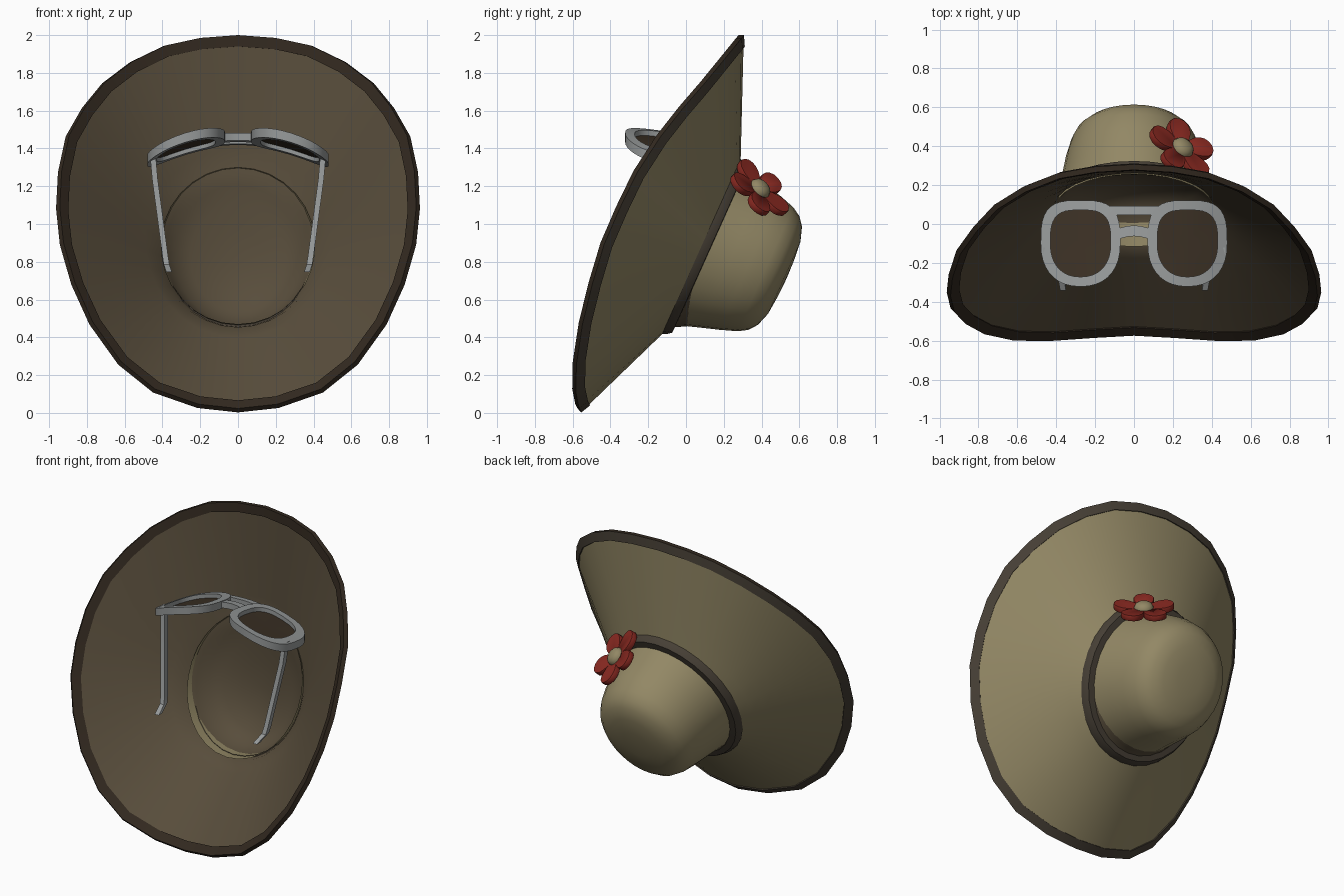
import bpy, bmesh, math
from mathutils import Vector, Matrix

if "Cube" in bpy.data.objects:
    bpy.data.objects.remove(bpy.data.objects["Cube"])

def mat(name, col):
    m = bpy.data.materials.new(name)
    m.diffuse_color = (*col, 1)
    m.use_nodes = True
    m.node_tree.nodes["Principled BSDF"].inputs["Base Color"].default_value = m.diffuse_color
    return m

STRAW = mat("straw", (0.29, 0.245, 0.13))
LINING = mat("brown_lining", (0.097, 0.074, 0.044))
TRIM = mat("dark_brown_trim", (0.032, 0.022, 0.014))
BAND = mat("taupe_band", (0.062, 0.050, 0.036))
RED = mat("petal_red", (0.25, 0.022, 0.015))
GREY = mat("frame_grey", (0.31, 0.325, 0.325))
LENS = mat("lens_brown", (0.044, 0.030, 0.018))

def finish(name, bm, material, angle=35):
    bmesh.ops.remove_doubles(bm, verts=bm.verts, dist=0.0005)
    bmesh.ops.recalc_face_normals(bm, faces=bm.faces)
    me = bpy.data.meshes.new(name)
    bm.to_mesh(me)
    bm.free()
    me.materials.append(material)
    ob = bpy.data.objects.new(name, me)
    bpy.context.collection.objects.link(ob)
    bpy.ops.object.select_all(action='DESELECT')
    ob.select_set(True)
    bpy.context.view_layer.objects.active = ob
    bpy.ops.object.shade_smooth_by_angle(angle=math.radians(angle))
    return ob

def loft(name, rows, material, wrap=False, caps=False, angle=35):
    """Skin a list of equal-length closed point loops."""
    bm = bmesh.new()
    vs = [[bm.verts.new(p) for p in row] for row in rows]
    n = len(rows[0])
    for a in range(len(rows) if wrap else len(rows) - 1):
        r, s = vs[a], vs[(a + 1) % len(rows)]
        for i in range(n):
            j = (i + 1) % n
            bm.faces.new((r[i], r[j], s[j], s[i]))
    if caps:
        bm.faces.new(vs[0])
        bm.faces.new(vs[-1])
    return finish(name, bm, material, angle)

def interp(table, v):
    for (a, fa), (b, fb) in zip(table, table[1:]):
        if v <= b:
            return fa + (fb - fa) * max(0, v - a) / (b - a)
    return table[-1][1]

# Brim edge: half outline seen from the front, plus its depth by height
half = [(0, 2.0), (.20, 1.985), (.385, 1.945), (.56, 1.86), (.705, 1.75), (.81, 1.62),
        (.895, 1.47), (.935, 1.28), (.945, 1.09), (.925, .90), (.865, .69), (.77, .48),
        (.62, .27), (.44, .125), (.21, .045), (0, .022)]
depth = [(.02, -.572), (.07, -.598), (.2, -.605), (.385, -.587), (.62, -.535), (.955, -.435),
         (1.28, -.277), (1.525, -.118), (1.76, .085), (2.0, .28)]
outline = half + [(-x, z) for x, z in half[-2:0:-1]]
rim = [Vector((x, interp(depth, z), z)) for x, z in outline]
N = len(rim)

# Tilted frame of the crown
C = Vector((0, .07, .885))
U = Vector((0, .41, .912)).normalized()
H = Vector((0, .912, -.41)).normalized()

def ring(r, h, shift=.03, skew=0):
    shift *= min(1, max(0, h) / .3)
    return [C + U * (r * math.cos(2 * math.pi * i / N) + shift)
            + H * (h - skew * math.cos(2 * math.pi * i / N))
            + Vector((.9 * r * math.sin(2 * math.pi * i / N), 0, 0)) for i in range(N)]

base = ring(.47, 0)
out = []
for i in range(N):
    n = (rim[(i + 1) % N] - rim[i - 1]).cross(rim[i] - base[i]).normalized()
    out.append(n if n.y > 0 else -n)

def brim_row(t, off):
    return [base[i].lerp(rim[i], t) + out[i] * off for i in range(N)]

def trim_row(inset, off):
    return [rim[i] - (rim[i] - base[i]).normalized() * inset + out[i] * off for i in range(N)]

# Crown, brim and a lining that closes the inside with a bowl, deeper at the bottom
crown = [(.455, 0), (.435, .08), (.412, .18), (.39, .28), (.36, .37), (.33, .42),
         (.285, .455), (.21, .48), (.10, .49), (0, .493)]
loft("crown", [ring(r, h) for r, h in crown], STRAW, angle=60)
loft("brim", [brim_row(t / 8 * .98, .026) for t in range(9)], STRAW, angle=60)
bowl = [(.425, .055, .045), (.37, .115, .075), (.28, .155, .07), (.15, .185, .045), (0, .20, 0)]
loft("lining", [brim_row(t / 8 * .98, .004) for t in range(8, -1, -1)]
     + [ring(r, h, 0, k) for r, h, k in bowl], LINING, angle=180)

# Dark edging inside and out, and the band around the crown
loft("inner_trim", [trim_row(.06, .006), trim_row(.06, -.004), trim_row(0, -.002), trim_row(0, .027)], TRIM)
loft("outer_trim", [trim_row(0, .027), trim_row(.06, .033), trim_row(.06, .024)], BAND)
loft("hat_band", [ring(.485, .012), ring(.507, .012), ring(.50, .035), ring(.485, .058), ring(.437, .06)],
     BAND)

# Flower on the crown
nrm = Vector((.5, .6, .6)).normalized()
up = (Vector((0, 0, 1)) - nrm * nrm.z).normalized()
side = up.cross(nrm)
flower = Matrix((side, up, nrm)).transposed().to_4x4()
flower.translation = Vector((.245, .385, 1.18))
for k in range(5):
    turn = flower @ Matrix.Rotation(k * math.tau / 5, 4, 'Z')
    def petal(s, z):
        return [turn @ Vector(((.062 + .015 * math.cos(a)) * s * math.sin(a),
                               .106 + .085 * s * math.cos(a), z + .008 * math.cos(a)))
                for a in (math.tau * i / 16 for i in range(16))]
    loft(f"petal_{k + 1}", [petal(.97, -.018), petal(1, -.013), petal(1, .013), petal(.97, .018)],
         RED, caps=True, angle=60)
loft("flower_disc", [[flower @ Vector((r * math.cos(a), r * math.sin(a), z))
                      for a in (math.tau * i / 16 for i in range(16))]
                     for r, z in ((.06, -.02), (.06, .015), (.05, .035), (.03, .047), (0, .05))],
     STRAW, angle=60)

# Sunglasses: everything follows one gently curved, tilted sheet
def sheet(x, y, drop=0):
    return Vector((x, y, 1.525 - .55 * x * x - .15 * (y + .32) - drop))

def lens_loop(sx, inset, drop):
    pts = []
    for i in range(36):
        a = math.tau * i / 36
        c, s = math.cos(a), math.sin(a)
        e = .62 if s > 0 else .88
        x = (.205 - inset) * math.copysign(abs(c) ** e, c)
        y = (.222 - inset) * math.copysign(abs(s) ** e, s)
        pts.append(sheet(sx * (.275 + x), y - .1, drop))
    return pts

def bar(name, path, w, d, material):
    """Rectangular rod along a path of points, w wide in x and d deep in y."""
    rows = [[p + Vector((a * w / 2, b * d / 2, 0)) for a, b in ((-1, -1), (1, -1), (1, 1), (-1, 1))]
            for p in path]
    loft(name, rows, material, caps=True, angle=30)

for sx, tag in ((1, "right"), (-1, "left")):
    loft(f"{tag}_lens_frame", [lens_loop(sx, 0, 0), lens_loop(sx, .05, 0),
                               lens_loop(sx, .05, .05), lens_loop(sx, 0, .05)], GREY, wrap=True)
    mid = sheet(sx * .275, -.1, .028)
    loft(f"{tag}_lens", [lens_loop(sx, .045, .028), [mid] * 36], LENS, angle=60)
    bar(f"{tag}_temple", [Vector((sx * x, y, z)) for x, y, z in
                          ((.452, -.14, 1.38), (.44, -.155, 1.24), (.385, -.235, .83),
                           (.378, -.25, .785), (.365, -.325, .745))], .03, .036, GREY)

# Two bridges between the lenses
for name, y, w, arch, reach in (("top_bridge", .07, .045, 0, .13), ("nose_bridge", -.06, .055, .025, .10)):
    rows = []
    for k in range(7):
        x = -reach + 2 * reach * k / 6
        yc = y + arch * (1 - (x / reach) ** 2)
        rows.append([sheet(x, yc + a * w / 2, dr) for a, dr in
                     ((-1, .005), (1, .005), (1, .045), (-1, .045))])
    loft(name, rows, GREY, caps=True)
